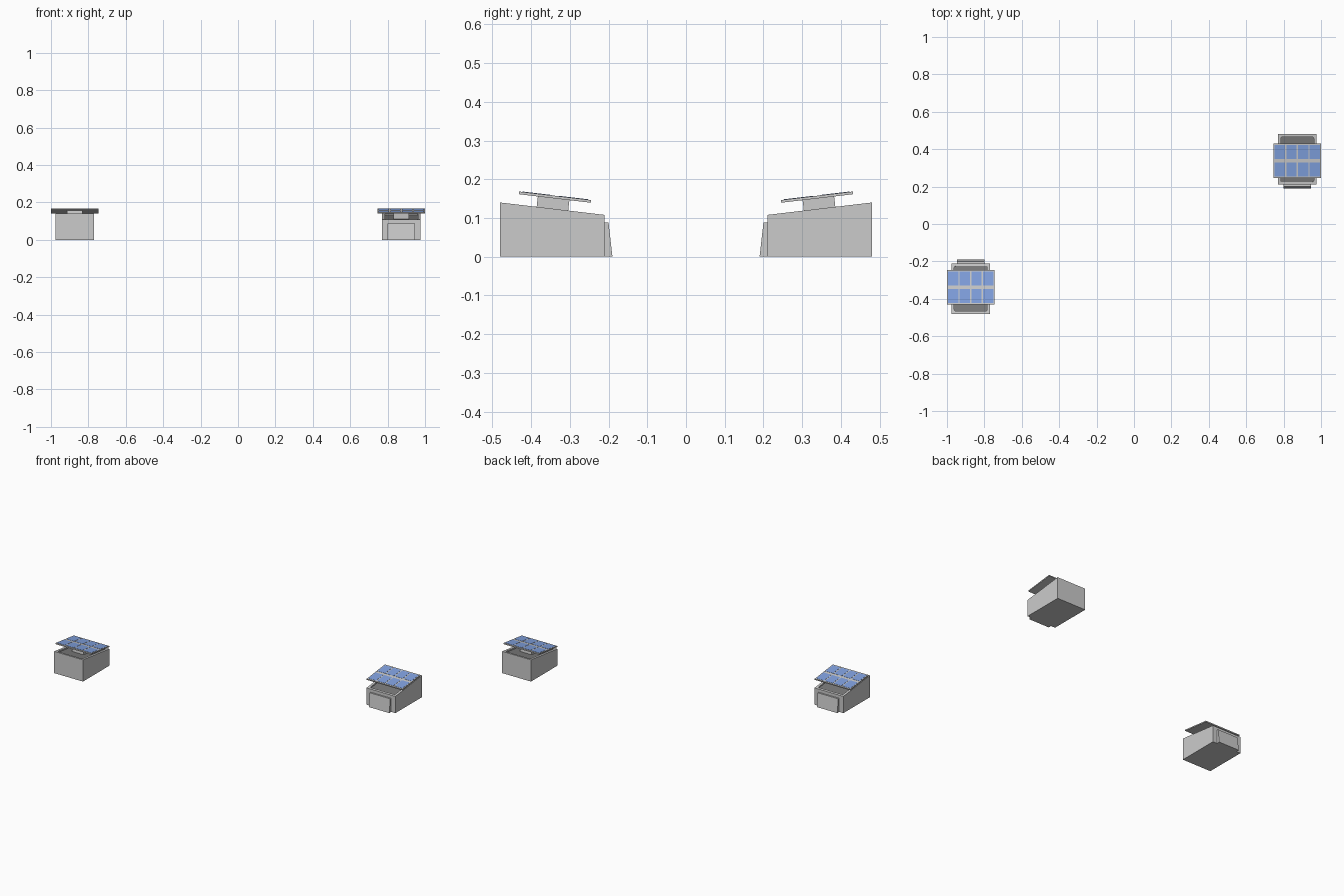
import bpy, bmesh, math
from mathutils import Matrix, Vector

if "Cube" in bpy.data.objects:
    bpy.data.objects.remove(bpy.data.objects["Cube"])

SLOPE = math.atan2(0.032, 0.27)
CX, CY = 0.873, 0.345


def material(name, rgb):
    m = bpy.data.materials.new(name)
    m.diffuse_color = (*rgb, 1)
    m.use_nodes = True
    m.node_tree.nodes["Principled BSDF"].inputs["Base Color"].default_value = m.diffuse_color
    return m


blue = material("cell_blue", (0.22, 0.36, 0.75))
dark = material("recess_dark", (0.2, 0.2, 0.2))
# each unit is laid out at the right, then the second is turned half a circle
PLACES = (("right", Matrix()), ("left", Matrix.Rotation(math.pi, 4, 'Z')))
# frame lying on the sloped top
TILT = Matrix.Translation((CX, CY, 0.124)) @ Matrix.Rotation(SLOPE, 4, 'X')


def finish(bm, name, mats=()):
    bmesh.ops.recalc_face_normals(bm, faces=bm.faces[:])
    me = bpy.data.meshes.new(name)
    bm.to_mesh(me)
    bm.free()
    for m in mats:
        me.materials.append(m)
    for side, mat in PLACES:
        ob = bpy.data.objects.new(f"{side}_{name}", me)
        ob.matrix_world = mat
        bpy.context.collection.objects.link(ob)


def add_box(bm, lo, hi, mat):
    lo, hi = Vector(lo), Vector(hi)
    m = mat @ Matrix.Translation((lo + hi) / 2) @ Matrix.Diagonal((*(hi - lo), 1))
    bmesh.ops.create_cube(bm, size=1, matrix=m)


def prism(bm, profile, x0, x1):
    f = bm.faces.new([bm.verts.new((x0, y, z)) for y, z in profile])
    ext = bmesh.ops.extrude_face_region(bm, geom=[f])
    vs = [v for v in ext["geom"] if isinstance(v, bmesh.types.BMVert)]
    bmesh.ops.translate(bm, verts=vs, vec=(x1 - x0, 0, 0))
    bmesh.ops.recalc_face_normals(bm, faces=bm.faces[:])


# wedge-shaped housing with a shallow recess in its sloped top
bm = bmesh.new()
prism(bm, [(0.21, 0), (0.48, 0), (0.48, 0.14), (0.21, 0.108)], CX - 0.103, CX + 0.103)
top = max(bm.faces, key=lambda f: f.calc_center_median().z)
bmesh.ops.inset_individual(bm, faces=[top], thickness=0.021)
n = top.normal.copy()
floor = bmesh.ops.extrude_discrete_faces(bm, faces=[top])["faces"][0]
bmesh.ops.translate(bm, verts=floor.verts[:], vec=n * -0.008)
fv = set(floor.verts)
walls = [e for v in fv for e in v.link_edges if e.other_vert(v) not in fv]
floor.material_index = 1
bmesh.ops.bevel(bm, geom=walls, offset=0.008, segments=2, profile=0.5, affect='EDGES')
for f in bm.faces:
    f.material_index = 0
inner = [f for f in bm.faces if f.normal.dot(n) > 0.99]
min(inner, key=lambda f: (f.calc_center_median() - TILT.translation).dot(n)).material_index = 1
body_grey = material("housing_grey", (0.8, 0.8, 0.8))
finish(bm, "housing", (body_grey, dark))

# leaning front cover
bm = bmesh.new()
prism(bm, [(0.19, 0), (0.21, 0), (0.21, 0.088), (0.20, 0.088)], CX - 0.073, CX + 0.073)
finish(bm, "front_cover")

# pedestal standing in the recess
bm = bmesh.new()
add_box(bm, (-0.041, -0.041, -0.008), (0.041, 0.041, 0.028), TILT)
finish(bm, "panel_pedestal")

# panel board
bm = bmesh.new()
add_box(bm, (-0.127, -0.0965, 0.027), (0.127, 0.0905, 0.034), TILT)
finish(bm, "panel_board")

# two rows of four cells
bm = bmesh.new()
for i in range(4):
    for j in range(2):
        x = (i - 1.5) * 0.0625
        y = -0.003 + (j - 0.5) * 0.094
        add_box(bm, (x - 0.0275, y - 0.038, 0.0335), (x + 0.0275, y + 0.038, 0.035), TILT)
finish(bm, "panel_cells", (blue,))
